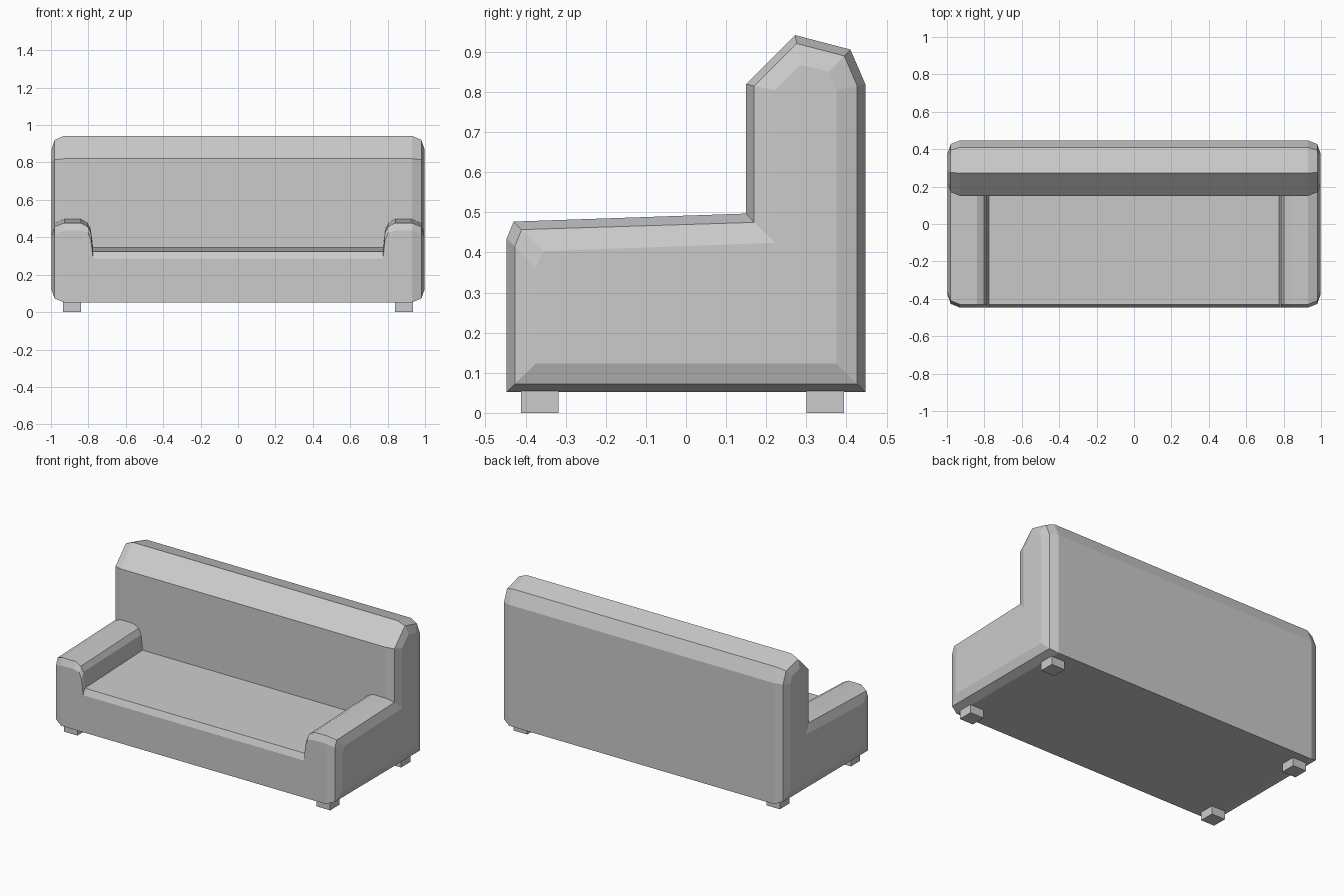
import bpy, bmesh

if "Cube" in bpy.data.objects:
    bpy.data.objects.remove(bpy.data.objects["Cube"])

def make_object(name, bm):
    bmesh.ops.recalc_face_normals(bm, faces=bm.faces)
    me = bpy.data.meshes.new(name)
    bm.to_mesh(me)
    bm.free()
    ob = bpy.data.objects.new(name, me)
    bpy.context.collection.objects.link(ob)
    return ob

# Side profiles (y, z): three points for the arm or seat top, then the backrest and base
BACK = [(0.15, 0.82), (0.272, 0.942), (0.41, 0.906), (0.447, 0.82), (0.447, 0.052), (-0.447, 0.052)]
arm = [(-0.447, 0.435), (-0.43, 0.477), (0.15, 0.497)] + BACK
arm_shoulder = [(-0.447, 0.425), (-0.43, 0.457), (0.15, 0.477)] + BACK
arm_inner = [(-0.447, 0.385), (-0.43, 0.425), (0.15, 0.44)] + BACK
seat = [(-0.447, 0.287), (-0.43, 0.325), (0.15, 0.345)] + BACK
edge = [(-0.427, 0.415), (-0.41, 0.457), (0.17, 0.475), (0.17, 0.815), (0.276, 0.921),
        (0.395, 0.89), (0.427, 0.815), (0.427, 0.072), (-0.427, 0.072)]
side = [(-0.375, 0.36), (-0.357, 0.403), (0.222, 0.424), (0.222, 0.804), (0.285, 0.868),
        (0.357, 0.851), (0.375, 0.805), (0.375, 0.123), (-0.375, 0.123)]

# Stations from the centre outwards, mirrored to the left
half = [(0.775, seat), (0.786, arm_inner), (0.803, arm_shoulder), (0.84, arm),
        (0.93, arm), (0.98, edge), (0.998, side)]
stations = [(-x, p) for x, p in reversed(half)] + half

# Upholstered body: base, seat, arms and backrest in one loft
bm = bmesh.new()
rings = [[bm.verts.new((x, y, z)) for y, z in p] for x, p in stations]
n = len(arm)
for a, b in zip(rings, rings[1:]):
    for i in range(n):
        j = (i + 1) % n
        bm.faces.new((a[i], a[j], b[j], b[i]))
bm.faces.new(rings[0])
bm.faces.new(rings[-1])
make_object("sofa_body", bm)

# Four block feet
for sx, xn in ((-1, "left"), (1, "right")):
    for y, yn in ((-0.365, "front"), (0.347, "back")):
        bm = bmesh.new()
        bmesh.ops.create_cube(bm, size=1)
        for v in bm.verts:
            v.co = (v.co.x * 0.095 + sx * 0.888, v.co.y * 0.094 + y, (v.co.z + 0.5) * 0.056)
        make_object(f"{yn}_{xn}_foot", bm)
